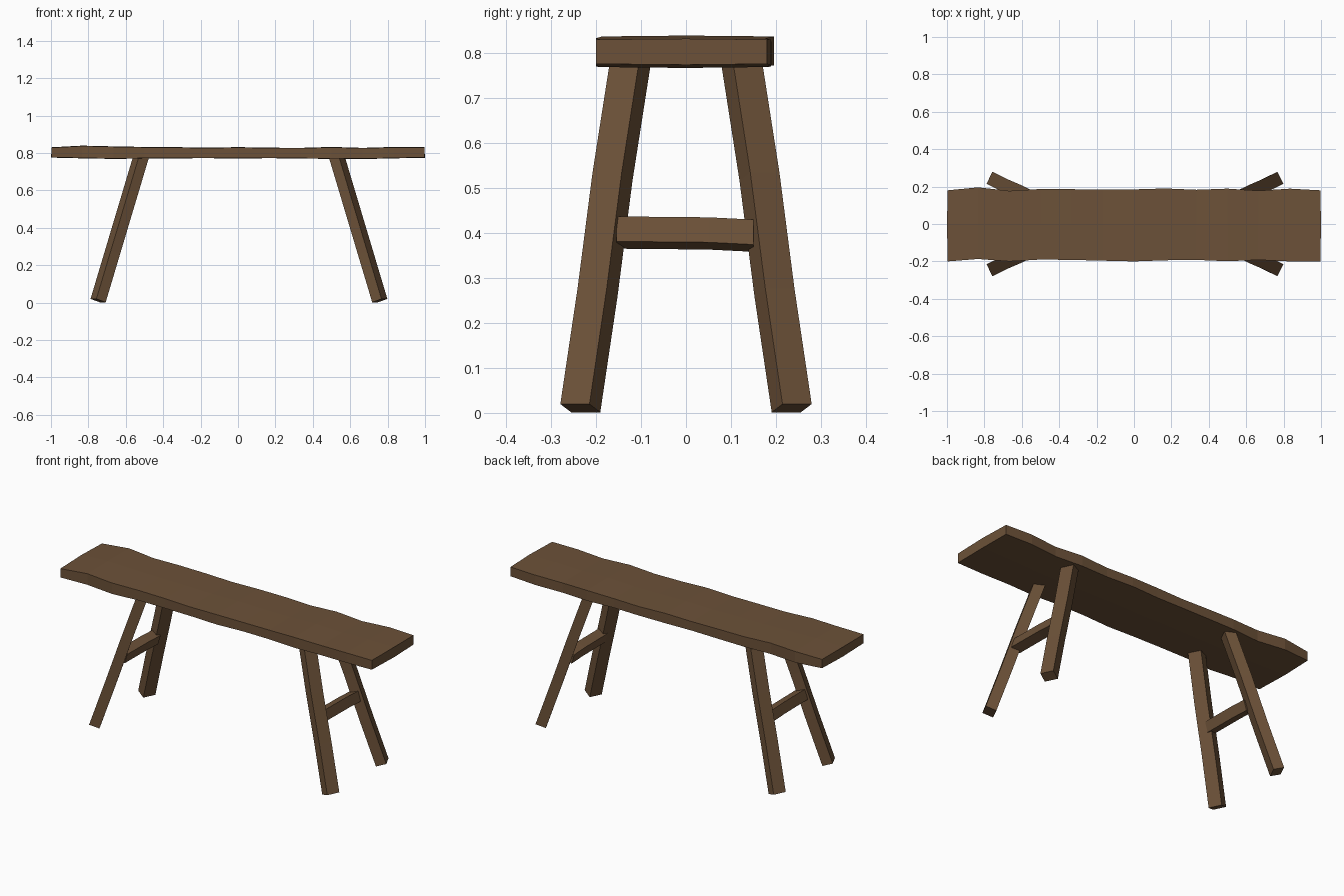
import bpy, bmesh
from mathutils import Vector

if "Cube" in bpy.data.objects:
    bpy.data.objects.remove(bpy.data.objects["Cube"])

wood = bpy.data.materials.new("brown wood")
wood.diffuse_color = (0.15, 0.083, 0.040, 1)
wood.use_nodes = True
wood.node_tree.nodes["Principled BSDF"].inputs["Base Color"].default_value = wood.diffuse_color


def loft(name, rings):
    """Closed solid through a list of equal-length rings of points."""
    bm = bmesh.new()
    loops = [[bm.verts.new(p) for p in r] for r in rings]
    n = len(loops[0])
    for a, b in zip(loops, loops[1:]):
        for i in range(n):
            j = (i + 1) % n
            bm.faces.new((a[i], a[j], b[j], b[i]))
    bm.faces.new(loops[0])
    bm.faces.new(loops[-1])
    bmesh.ops.recalc_face_normals(bm, faces=bm.faces)
    me = bpy.data.meshes.new(name)
    bm.to_mesh(me)
    bm.free()
    me.materials.append(wood)
    ob = bpy.data.objects.new(name, me)
    bpy.context.collection.objects.link(ob)
    return ob


# Seat: hand-hewn plank with wavy edges
back = [.18, .196, .177, .187, .186, .184, .185, .19, .183, .189, .178, .189, .18]
front = [-.2, -.187, -.2, -.19, -.192, -.196, -.2, -.194, -.192, -.199, -.192, -.2, -.2]
top = [.829, .838, .834, .831, .830, .827, .830, .827, .826, .831, .826, .831, .831]
low = [.777, .773, .770, .772, .773, .774, .772, .774, .772, .770, .769, .773, .776]
rings = []
for i, (b, f, t, l) in enumerate(zip(back, front, top, low)):
    x = -1 + i / 6
    bow = 0.004 if i in (0, 12) else 0
    xe = x * (1 - bow)
    rings.append([(xe, f, l), (x, 0, l - .002), (xe, b, l),
                  (xe, b, t - .001), (x, 0, t + .001), (xe, f, t - .001)])
loft("seat", rings)

# Splayed legs and stretchers, mirrored about the middle
MID = 0.005
W, D = 0.036, 0.029            # leg half width and half depth


def leg(name, sx, sy):
    foot, head = Vector((.753, .235, .0105)), Vector((.520, .122, .790))
    d = (head - foot).normalized()
    w = Vector((0, 0, 1)).cross(d).normalized()
    n = d.cross(w)
    rings = []
    for t, bulge in ((0, 0), (.33, -.001), (.66, .003), (1, 0)):
        c = foot.lerp(head, t) + Vector((0, bulge, 0))
        ring = [c + w * W * a + n * D * b for a, b in ((-1, -1), (1, -1), (1, 1), (-1, 1))]
        rings.append([(MID + sx * p.x, sy * p.y, p.z) for p in ring])
    loft(name, rings)


def stretcher(name, sx):
    u = Vector((-.288, 0, .957))   # along the leg slope
    v = Vector((.957, 0, .288))    # outward
    rings = []
    for y, dz in ((-.155, .003), (-.05, .002), (.05, .001), (.15, -.004)):
        c = Vector((.640, y, .398 + dz))
        ring = [c + u * .029 * a + v * .028 * b for a, b in ((-1, -1), (1, -1), (1, 1), (-1, 1))]
        rings.append([(MID + sx * p.x, p.y, p.z) for p in ring])
    loft(name, rings)


for side, sx in (("left", -1), ("right", 1)):
    for end, sy in (("front", -1), ("back", 1)):
        leg(f"{end}_{side}_leg", sx, sy)
    stretcher(f"{side}_stretcher", sx)
